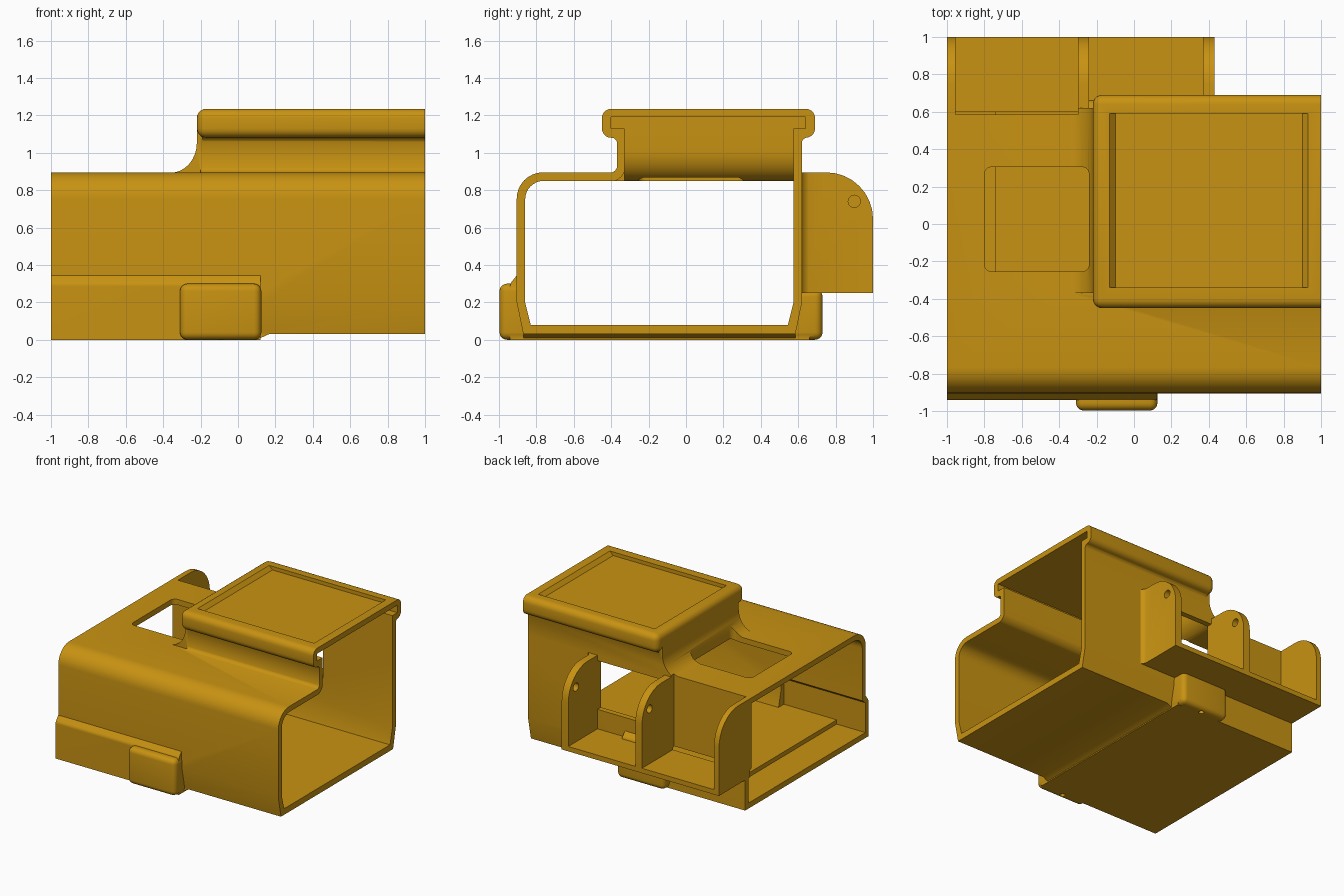
import bpy, bmesh, math
from mathutils import Vector

if "Cube" in bpy.data.objects:
    bpy.data.objects.remove(bpy.data.objects["Cube"])

mat = bpy.data.materials.new("amber_plastic")
mat.diffuse_color = (0.58, 0.29, 0.006, 1)
mat.use_nodes = True
mat.node_tree.nodes["Principled BSDF"].inputs["Base Color"].default_value = mat.diffuse_color


def rounded(pts, n=8):
    """Outline from (a, b) or (a, b, radius) corners."""
    out = []
    for i, p in enumerate(pts):
        c = Vector(p[:2])
        if len(p) < 3:
            out.append(c)
            continue
        u = (Vector(pts[i - 1][:2]) - c).normalized()
        v = (Vector(pts[(i + 1) % len(pts)][:2]) - c).normalized()
        half = u.angle(v) / 2
        t = p[2] / math.tan(half)
        o = c + (u + v).normalized() * p[2] / math.sin(half)
        s, e = c + u * t - o, c + v * t - o
        ang = s.angle_signed(e)
        for k in range(n + 1):
            a = -ang * k / n
            out.append(o + Vector((s.x * math.cos(a) - s.y * math.sin(a),
                                   s.x * math.sin(a) + s.y * math.cos(a))))
    return out


def prism(name, pts, lo, hi, axis="x"):
    """Extrude an outline along an axis; the outline is yz, xz or xy."""
    put = {"x": lambda a, b, t: (t, a, b), "y": lambda a, b, t: (a, t, b),
           "z": lambda a, b, t: (a, b, t)}[axis]
    bm = bmesh.new()
    out = rounded(pts)
    r0 = [bm.verts.new(put(p.x, p.y, lo)) for p in out]
    r1 = [bm.verts.new(put(p.x, p.y, hi)) for p in out]
    bm.faces.new(r0)
    bm.faces.new(r1[::-1])
    for i in range(len(out)):
        j = (i + 1) % len(out)
        bm.faces.new((r0[i], r0[j], r1[j], r1[i]))
    bmesh.ops.recalc_face_normals(bm, faces=bm.faces[:])
    me = bpy.data.meshes.new(name)
    bm.to_mesh(me)
    bm.free()
    me.materials.append(mat)
    ob = bpy.data.objects.new(name, me)
    bpy.context.collection.objects.link(ob)
    return ob


def apply(ob, m):
    bpy.context.view_layer.objects.active = ob
    bpy.ops.object.modifier_apply(modifier=m.name)


def box(name, x, y, z, bevel=0):
    ob = prism(name, [(y[0], z[0]), (y[1], z[0]), (y[1], z[1]), (y[0], z[1])], *x)
    if bevel:
        m = ob.modifiers.new("round", "BEVEL")
        m.width, m.segments = bevel, 5
        apply(ob, m)
    return ob


def combine(ob, other, op):
    m = ob.modifiers.new(op, "BOOLEAN")
    m.operation, m.object, m.solver = op, other, "EXACT"
    apply(ob, m)
    bpy.data.objects.remove(other)


def circle(a, b, r, n=20):
    return [(a + r * math.cos(2 * math.pi * i / n), b + r * math.sin(2 * math.pi * i / n))
            for i in range(n)]


def cove(a, b, da, db, n=8):
    """Concave fillet in the corner (a, b), reaching da and db along the two sides."""
    arc = [(a + da - da * math.sin(math.pi / 2 * k / n),
            b + db - db * math.cos(math.pi / 2 * k / n)) for k in range(n + 1)]
    return arc


def neck(x, top, low, r):
    """Side outline of the raised neck, flaring into the roof."""
    return ([(1.1, 0.75), (1.1, top), (x, top)]
            + cove(x, low, -r, 0.16)[::-1] + [(x - r, 0.75)])


# main sleeve, thicker base and side bumps
shell = prism("shell", [(-0.87, 0.03), (-0.905, 0.2), (-0.905, 0.895, 0.14), (0.62, 0.895),
                        (0.62, 0.2), (0.585, 0.03)], -1, 1.1)
adds = [prism("base", [(-0.94, 0), (-0.94, 0.3, 0.04), (-0.9, 0.35), (0.61, 0.35),
                       (0.66, 0.3, 0.04), (0.66, 0)], -1, 0.12),
        prism("base_ramp", [(0.1, 0), (0.17, 0.032), (0.17, 0.05), (0.1, 0.05)],
              -0.87, 0.585, "y"),
        box("front_bump", (-0.31, 0.125), (-0.997, -0.82), (0, 0.3), 0.04),
        box("back_bump", (-0.31, 0.125), (0.55, 0.73), (0, 0.27), 0.04),
        # raised neck and cap
        prism("neck", neck(-0.22, 1.15, 0.893, 0.14), -0.37, 0.62, "y"),
        prism("neck_fillet", cove(-0.365, 0.89, -0.05, 0.05) + [(-0.36, 0.88), (-0.41, 0.88)],
              -0.2, 1.1),
        box("cap", (-0.22, 1.2), (-0.45, 0.69), (1.08, 1.235), 0.05)]
for y, d in ((-0.365, -0.045), (0.615, 0.045)):
    adds.append(prism("cap_fillet", cove(y, 1.085, d, -0.045) + [(y, 1.1), (y + d, 1.1)],
                      -0.19, 1.1))
for a in adds:
    combine(shell, a, "UNION")

# hollow interior, openings and recesses
cuts = [prism("bore", [(-0.83, 0.08), (-0.86, 0.2), (-0.86, 0.85, 0.1), (0.575, 0.85),
                       (0.575, 0.2), (0.545, 0.08)], -1.1, 1.3),
        prism("side_pockets", [(-0.9, 0.08), (-0.9, 0.29), (-0.85, 0.33), (0.565, 0.33),
                               (0.615, 0.29), (0.615, 0.08)], -1.1, -0.26),
        box("floor_step", (-1.1, -0.74), (-0.9, 0.615), (0.045, 0.1)),
        prism("neck_bore", [(1.3 if x > 1 else x, z) for x, z in neck(-0.17, 1.16, 0.85, 0.13)],
              -0.33, 0.575, "y"),
        prism("neck_bore_flare", cove(-0.325, 0.845, -0.08, 0.08) + [(-0.3, 0.8), (-0.405, 0.8)],
              -0.17, 1.3),
        box("cap_bore", (-0.17, 1.3), (-0.4, 0.64), (1.13, 1.19)),
        prism("cap_recess", [(-0.13, 1.24), (-0.13, 1.235), (-0.1, 1.205), (0.9, 1.205),
                             (0.93, 1.235), (0.93, 1.24)], -0.34, 0.59, "y"),
        prism("roof_window", [(-0.8, -0.255, 0.04), (-0.24, -0.255, 0.04), (-0.24, 0.305, 0.04),
                              (-0.8, 0.305, 0.04)], 0.7, 1.0, "z"),
        box("rear_opening", (-0.24, 0.37), (0.5, 0.66), (0.45, 0.85)),
        box("rear_recess", (-0.955, -0.3), (0.585, 0.8), (0.29, 1.0)),
        box("end_trim", (1, 1.4), (-2, 2), (-1, 2))]
for y in (-0.945, 0.68):
    cuts.append(prism("screw_hole", circle(-0.09, y, 0.02), -0.1, 0.1, "z"))
for c in cuts:
    combine(shell, c, "DIFFERENCE")

# rear bracket: shelf with three lugs
bracket = box("rear_bracket", (-1, 0.43), (0.6, 1), (0.25, 0.29))
for x0, x1 in ((-1, -0.955), (-0.3, -0.24), (0.37, 0.43)):
    lug = prism("lug", [(0.6, 0.25), (1, 0.25), (1, 0.895, 0.25), (0.6, 0.895)], x0, x1)
    combine(bracket, lug, "UNION")
fillet = prism("lug_fillet", cove(0.425, 0.615, 0.05, 0.07) + [(0.42, 0.61)], 0.25, 0.895, "z")
combine(bracket, fillet, "UNION")
combine(bracket, prism("pin_hole", circle(0.9, 0.74, 0.033), -0.6, 0.6), "DIFFERENCE")

for ob in (shell, bracket):
    bpy.ops.object.select_all(action="DESELECT")
    ob.select_set(True)
    bpy.context.view_layer.objects.active = ob
    bpy.ops.object.shade_smooth_by_angle(angle=math.radians(30))
